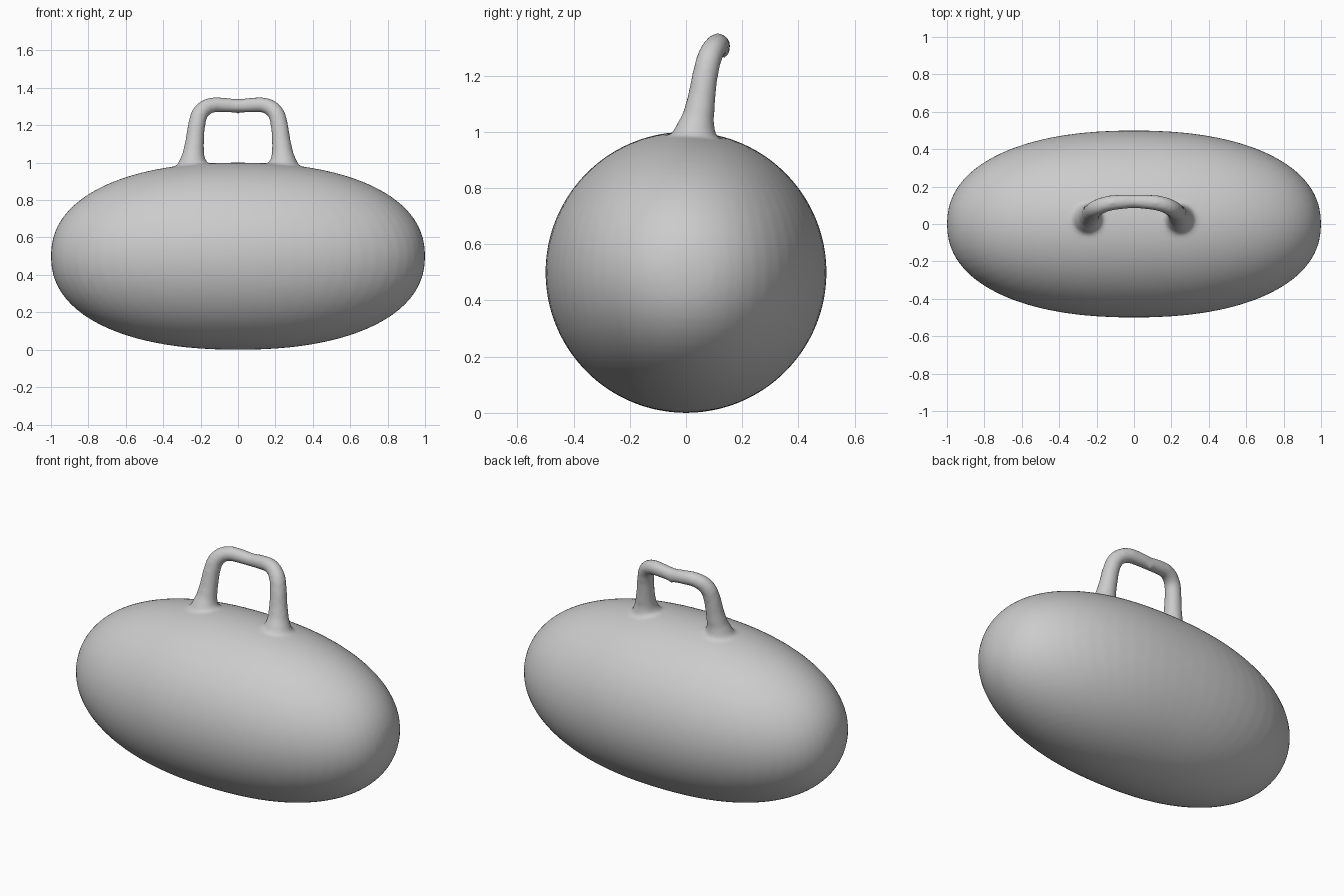
import bpy, bmesh
from mathutils import Vector, Matrix

if "Cube" in bpy.data.objects:
    bpy.data.objects.remove(bpy.data.objects["Cube"])

# Handle: a tapering tube that flares into the body (x, y, z, radius), right half
half = [
    (0.250, 0.025, 0.890, 0.130),
    (0.243, 0.030, 0.980, 0.082),
    (0.238, 0.043, 1.050, 0.058),
    (0.230, 0.056, 1.125, 0.050),
    (0.221, 0.068, 1.200, 0.047),
    (0.199, 0.086, 1.270, 0.045),
    (0.145, 0.108, 1.306, 0.042),
    (0.070, 0.118, 1.308, 0.040),
]
path = half + [(0, 0.121, 1.303, 0.037)] + [(-x, y, z, r) for x, y, z, r in reversed(half)]
curve = bpy.data.curves.new("handle", "CURVE")
curve.dimensions = "3D"
curve.bevel_depth = 1.0
curve.bevel_resolution = 6
curve.resolution_u = 6
curve.use_fill_caps = True
spline = curve.splines.new("BEZIER")
spline.bezier_points.add(len(path) - 1)
for p, (x, y, z, r) in zip(spline.bezier_points, path):
    p.co = (x, y, z)
    p.radius = r
    p.handle_left_type = p.handle_right_type = "AUTO"
handle = bpy.data.objects.new("handle", curve)
bpy.context.collection.objects.link(handle)
bpy.context.view_layer.update()
handle_mesh = bpy.data.meshes.new_from_object(
    handle.evaluated_get(bpy.context.evaluated_depsgraph_get()))
bpy.data.objects.remove(handle)

# Body: slightly full ellipsoid
bm = bmesh.new()
bmesh.ops.create_uvsphere(bm, u_segments=64, v_segments=48, radius=1)
n = 2.25
for v in bm.verts:
    x, y, z = v.co
    t = (abs(x) ** n + (y * y + z * z) ** (n / 2)) ** (-1 / n)
    v.co = Vector((x * t, y * t * 0.5, z * t * 0.5 + 0.5))

# Small bead under the middle of the handle bar
bmesh.ops.create_icosphere(bm, subdivisions=2, radius=0.024,
                           matrix=Matrix.Translation((0, 0.135, 1.285)))

bm.from_mesh(handle_mesh)
bmesh.ops.remove_doubles(bm, verts=bm.verts[:], dist=1e-5)
bmesh.ops.recalc_face_normals(bm, faces=bm.faces[:])
mesh = bpy.data.meshes.new("body_with_handle")
bm.to_mesh(mesh)
bm.free()
bpy.data.meshes.remove(handle_mesh)
body = bpy.data.objects.new("body_with_handle", mesh)
bpy.context.collection.objects.link(body)

# Fuse the parts into one soft skin
remesh = body.modifiers.new("fuse", "REMESH")
remesh.mode = "VOXEL"
remesh.voxel_size = 0.0125
remesh.use_smooth_shade = True
smooth = body.modifiers.new("soften", "SMOOTH")
smooth.factor = 0.5
smooth.iterations = 8
